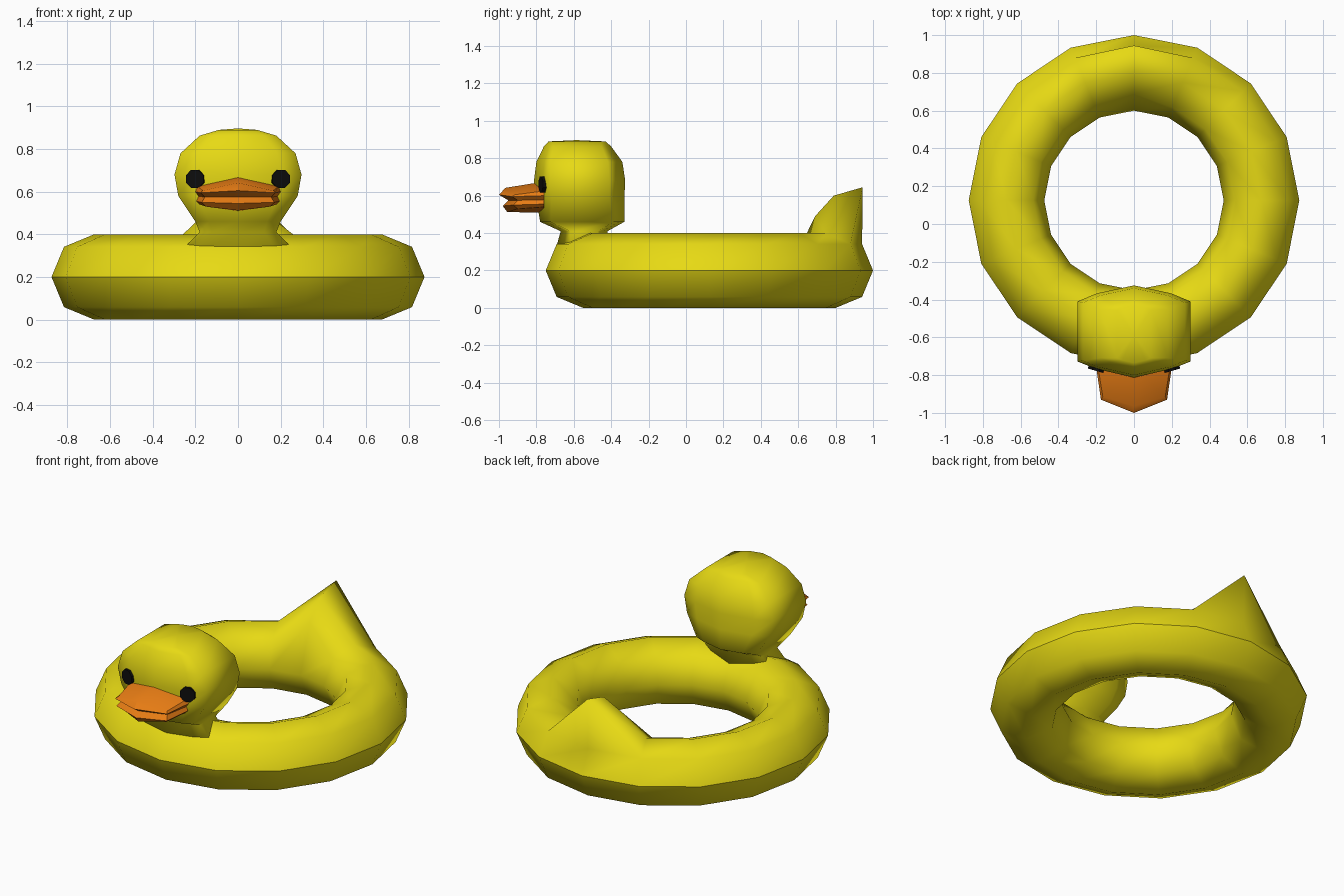
import bpy, bmesh
from math import sin, cos, pi, radians
from mathutils import Matrix

if "Cube" in bpy.data.objects:
    bpy.data.objects.remove(bpy.data.objects["Cube"])


def material(name, rgb):
    m = bpy.data.materials.new(name)
    m.diffuse_color = (*rgb, 1)
    m.use_nodes = True
    m.node_tree.nodes["Principled BSDF"].inputs["Base Color"].default_value = m.diffuse_color
    return m


yellow = material("yellow", (0.8, 0.70, 0.007))
orange = material("orange", (0.79, 0.20, 0.007))
black = material("black", (0.004, 0.004, 0.004))


def finish(bm, name, mat, angle=None):
    bmesh.ops.recalc_face_normals(bm, faces=bm.faces)
    for f in bm.faces:
        f.smooth = True
    me = bpy.data.meshes.new(name)
    bm.to_mesh(me)
    bm.free()
    me.materials.append(mat)
    ob = bpy.data.objects.new(name, me)
    bpy.context.collection.objects.link(ob)
    if angle:
        bpy.ops.object.select_all(action='DESELECT')
        ob.select_set(True)
        bpy.context.view_layer.objects.active = ob
        bpy.ops.object.shade_smooth_by_angle(angle=radians(angle))
    return ob


def loft(bm, rings):
    """Skin closed point rings with quads; return the vertex rings."""
    vs = [[bm.verts.new(p) for p in r] for r in rings]
    for a, b in zip(vs, vs[1:]):
        n = len(a)
        for i in range(n):
            bm.faces.new((a[i], a[(i + 1) % n], b[(i + 1) % n], b[i]))
    return vs


# Float ring with the tail pulled up from its back section
bm = bmesh.new()
N, M, CY = 16, 8, 0.125
sections = []
for i in range(N):
    a = 2 * pi * i / N
    pts = []
    for j in range(M):
        b = 2 * pi * j / M
        r = 0.675 + 0.2 * cos(b)
        pts.append((r * cos(a), CY + r * sin(a), 0.2 + 0.2 * sin(b)))
    sections.append([bm.verts.new(p) for p in pts])
back = N // 4
sections[back][2].co = (0, 0.79, 0.60)
sections[back][3].co = (0, 0.69, 0.49)
peak = bm.verts.new((0, 0.945, 0.645))
for i in range(N):
    a, b = sections[i], sections[(i + 1) % N]
    for j in range(M):
        k = (j + 1) % M
        quad = [a[j], a[k], b[k], b[j]]
        root = sections[back][1]
        if j == 1 and root in quad:
            other = b[1] if root is a[1] else a[1]
            quad[quad.index(root)] = peak
            bm.faces.new((root, peak, other))
        bm.faces.new(quad)
for i in range(N):
    bm.edges.get((sections[i][0], sections[(i + 1) % N][0])).smooth = False
finish(bm, "float_ring", yellow)


# Head and neck: horizontal ten-sided levels (z, half width, front y, back y)
def head_level(z, w, f, b):
    d = 0.085 * w / 0.3
    right = [(0, f), (0.68 * w, f + 0.55 * d), (w, f + d),
             (w, b - d), (0.66 * w, b - 0.5 * d), (0, b)]
    left = [(-x, y) for x, y in right[-2:0:-1]]
    return [(x, y, z) for x, y in right + left]


bm = bmesh.new()
levels = [(0.32, 0.27, -0.695, -0.41), (0.41, 0.18, -0.67, -0.42),
          (0.46, 0.20, -0.78, -0.33), (0.58, 0.28, -0.80, -0.33),
          (0.68, 0.298, -0.813, -0.325), (0.78, 0.27, -0.80, -0.34),
          (0.863, 0.18, -0.76, -0.40), (0.89, 0.09, -0.735, -0.43)]
rings = loft(bm, [head_level(*l) for l in levels])
crown = bm.verts.new((0, -0.585, 0.897))
top = rings[-1]
for i in range(len(top)):
    bm.faces.new((top[i], top[(i + 1) % len(top)], crown))
bm.faces.new(rings[0])
finish(bm, "head", yellow)

# Beak: levels of (back mid z, back corner, front corner, tip)
bm = bmesh.new()
beak = [(0.675, (0.19, -0.76, 0.625), (0.165, -0.915, 0.605), (0, -0.965, 0.642)),
        (0.60, (0.20, -0.76, 0.60), (0.175, -0.93, 0.595), (0, -1.0, 0.605)),
        (0.58, (0.185, -0.76, 0.578), (0.155, -0.90, 0.575), (0, -0.95, 0.575)),
        (0.55, (0.195, -0.76, 0.555), (0.17, -0.925, 0.55), (0, -0.98, 0.545)),
        (0.51, (0.18, -0.76, 0.54), (0.15, -0.90, 0.53), (0, -0.955, 0.512))]
flip = lambda p: (-p[0], p[1], p[2])
rings = loft(bm, [[(0, -0.76, m), c, f, t, flip(f), flip(c)] for m, c, f, t in beak])
for r in (rings[0], rings[-1]):
    bm.faces.new(r[0:4])
    bm.faces.new((r[0], r[3], r[4], r[5]))
finish(bm, "beak", orange, 30)

# Eyes: thin octagonal discs set on the front of the head
for side, name in ((1, "eye_right"), (-1, "eye_left")):
    bm = bmesh.new()
    mat = (Matrix.Translation((side * 0.20, -0.765, 0.66))
           @ Matrix.Rotation(side * 0.28, 4, 'Z')
           @ Matrix.Rotation(pi / 2, 4, 'X') @ Matrix.Rotation(pi / 8, 4, 'Z'))
    bmesh.ops.create_cone(bm, cap_ends=True, segments=8, radius1=0.046,
                          radius2=0.046, depth=0.025, matrix=mat)
    finish(bm, name, black, 30)
